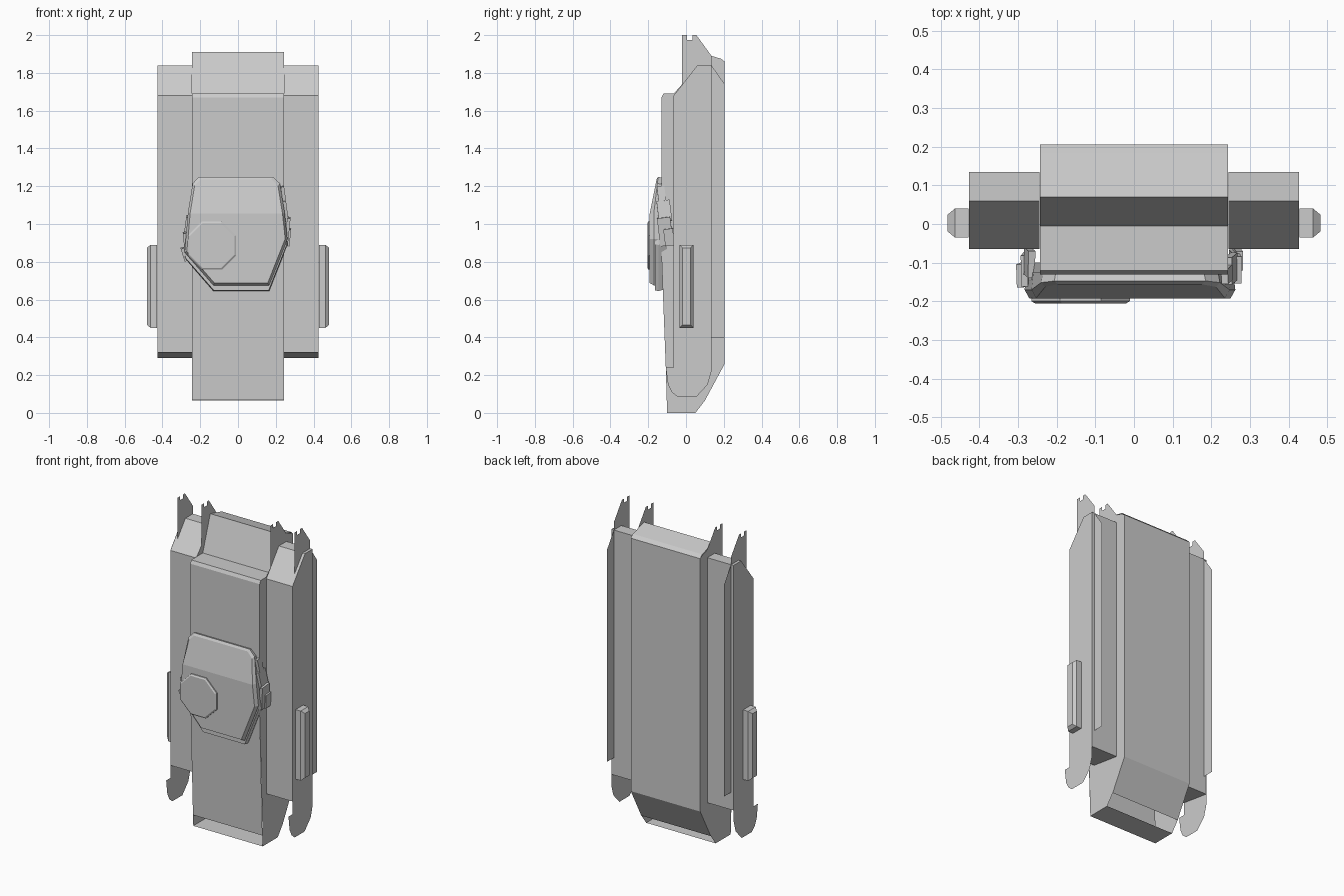
import bpy, bmesh, math
from mathutils import Vector, Matrix

if "Cube" in bpy.data.objects:
    bpy.data.objects.remove(bpy.data.objects["Cube"])


def make(name, verts, faces):
    me = bpy.data.meshes.new(name)
    bm = bmesh.new()
    vs = [bm.verts.new(v) for v in verts]
    for f in faces:
        bm.faces.new([vs[i] for i in f])
    bmesh.ops.recalc_face_normals(bm, faces=bm.faces[:])
    bm.to_mesh(me)
    bm.free()
    ob = bpy.data.objects.new(name, me)
    bpy.context.collection.objects.link(ob)
    return ob


def strip(name, prof, x0, x1, closed=False):
    """Extrude a (y, z) profile along x; closed adds the end caps."""
    n = len(prof)
    v = [(x0, y, z) for y, z in prof] + [(x1, y, z) for y, z in prof]
    f = [(i, (i + 1) % n, n + (i + 1) % n, n + i) for i in range(n if closed else n - 1)]
    if closed:
        f += [tuple(range(n)), tuple(range(n, 2 * n))]
    return make(name, v, f)


def plate(name, prof, x):
    return make(name, [(x, y, z) for y, z in prof], [tuple(range(len(prof)))])


def loft(name, rings, caps):
    """Join equal-length rings of points, then close with the cap index lists."""
    n = len(rings[0])
    v = [p for r in rings for p in r]
    f = [(k * n + i, k * n + (i + 1) % n, (k + 1) * n + (i + 1) % n, (k + 1) * n + i)
         for k in range(len(rings) - 1) for i in range(n)]
    last = (len(rings) - 1) * n
    f += [tuple(range(n))] + [tuple(last + i for i in c) for c in caps]
    return make(name, v, f)


# Central hull skin and its separate bottom sheet
strip("hull_skin", [(.1, .065), (.205, .26), (.205, 1.86), (.185, 1.88), (.07, 1.91),
                    (-.005, 1.69), (-.12, 1.69), (-.13, 1.67), (-.13, .84), (-.103, .07)],
      -.243, .243)
strip("hull_bottom_sheet", [(-.1, 0), (.05, 0)], -.243, .243)

# Notched spike outline shared by the inner and outer plates
spike = [(-.02, 2), (.005, 2), (.005, 1.975), (.035, 1.975), (.035, 2), (.055, 2), (.135, 1.89)]
hull_side = [(-.13, 1.67), (-.12, 1.69), (-.065, 1.69), (-.02, 1.74)] + spike + [
    (.185, 1.875), (.205, 1.86), (.205, .26), (.1, .065), (.05, 0), (-.1, 0),
    (-.107, .24), (-.13, .84)]
outer_spike = [(-.02, 1.7)] + spike + [(.135, 1.7)]

# Track skirt, with hooked lower end
skirt = [(-.065, 1.68), (.06, 1.84), (.135, 1.84), (.135, .22), (.115, .15), (.055, .085),
         (-.045, .085), (-.075, .11), (-.095, .15), (-.107, .24), (-.065, .24)]
pod = [(-.065, 1.68), (.06, 1.84), (.135, 1.84), (.135, .29), (-.065, .32)]
track = [(.135, 1.84), (.205, 1.74), (.205, .4), (.135, .4)]

for s, side in ((-1, "left"), (1, "right")):
    plate("hull_side_" + side, hull_side, s * .243)
    plate("outer_spike_" + side, outer_spike, s * .41)
    plate("track_fin_" + side, track, s * .41)
    strip("side_pod_" + side, pod, s * .244, s * .427, True)
    plate("skirt_" + side, skirt, s * .428)

    # Chamfered box on the outside of each skirt
    def rect(x, d):
        return [(s * x, -.035 + d, .45 + d), (s * x, .04 - d, .45 + d),
                (s * x, .04 - d, .89 - d), (s * x, -.035 + d, .89 - d)]
    loft("side_box_" + side, [rect(.428, 0), rect(.463, 0), rect(.482, .016)], [range(4)])

# Turret: asymmetric outline with a sloped upper face above the crease
outline = [(-.206, 1.25), (.185, 1.25), (.222, 1.215), (.247, 1.06), (.262, .92),
           (.165, .675), (-.13, .675), (-.283, .85), (-.265, 1.06), (-.24, 1.215)]


def ring(y, k, slope, dz=0):
    return [(-.01 + (x + .01) * k, y + max(0, z - 1.06) * slope, .95 + (z - .95) * k + dz)
            for x, z in outline]


loft("turret", [ring(-.125, .98, 0), ring(-.17, 1, .12), ring(-.192, .955, .19)],
     [(8, 9, 0, 1, 2, 3), (3, 4, 5, 6, 7, 8)])
loft("turret_base", [ring(-.1, .97, 0, -.025), ring(-.145, 1.0, .0, -.03),
                     ring(-.165, .985, .15, -.03)], [(8, 9, 0, 1, 2, 3), (3, 4, 5, 6, 7, 8)])

# Hatch: low octagon with a bevelled rim


def octagon(y, r):
    return [(-.138 + r * math.cos(math.pi * (i + .5) / 4), y,
             .886 + r * math.sin(math.pi * (i + .5) / 4)) for i in range(8)]


loft("hatch", [octagon(-.18, .138), octagon(-.199, .138), octagon(-.205, .128)], [range(8)])

# Thin launcher blocks on the turret flanks: (x, y, z, height, depth, tilt)
blocks = [(.262, -.11, .96, .15, .07, -.1), (.252, -.115, 1.07, .11, .07, .14),
          (.24, -.13, 1.16, .08, .04, .14), (.268, -.09, .93, .09, .05, -.1),
          (-.278, -.115, .9, .11, .08, .1), (-.27, -.1, 1.0, .08, .07, -.14),
          (-.285, -.13, .84, .07, .06, .3)]
for i, (x, y, z, h, d, a) in enumerate(blocks):
    R = Matrix.Rotation(-a, 3, 'Y') @ Matrix.Rotation(.12, 3, 'X')
    pts = [[Vector((x, y, z)) + R @ Vector((sx * .009, sy * d / 2, sz * h / 2))
            for sx, sy in ((-1, -1), (1, -1), (1, 1), (-1, 1))] for sz in (-1, 1)]
    loft("launcher_block_%d" % i, pts, [range(4)])
